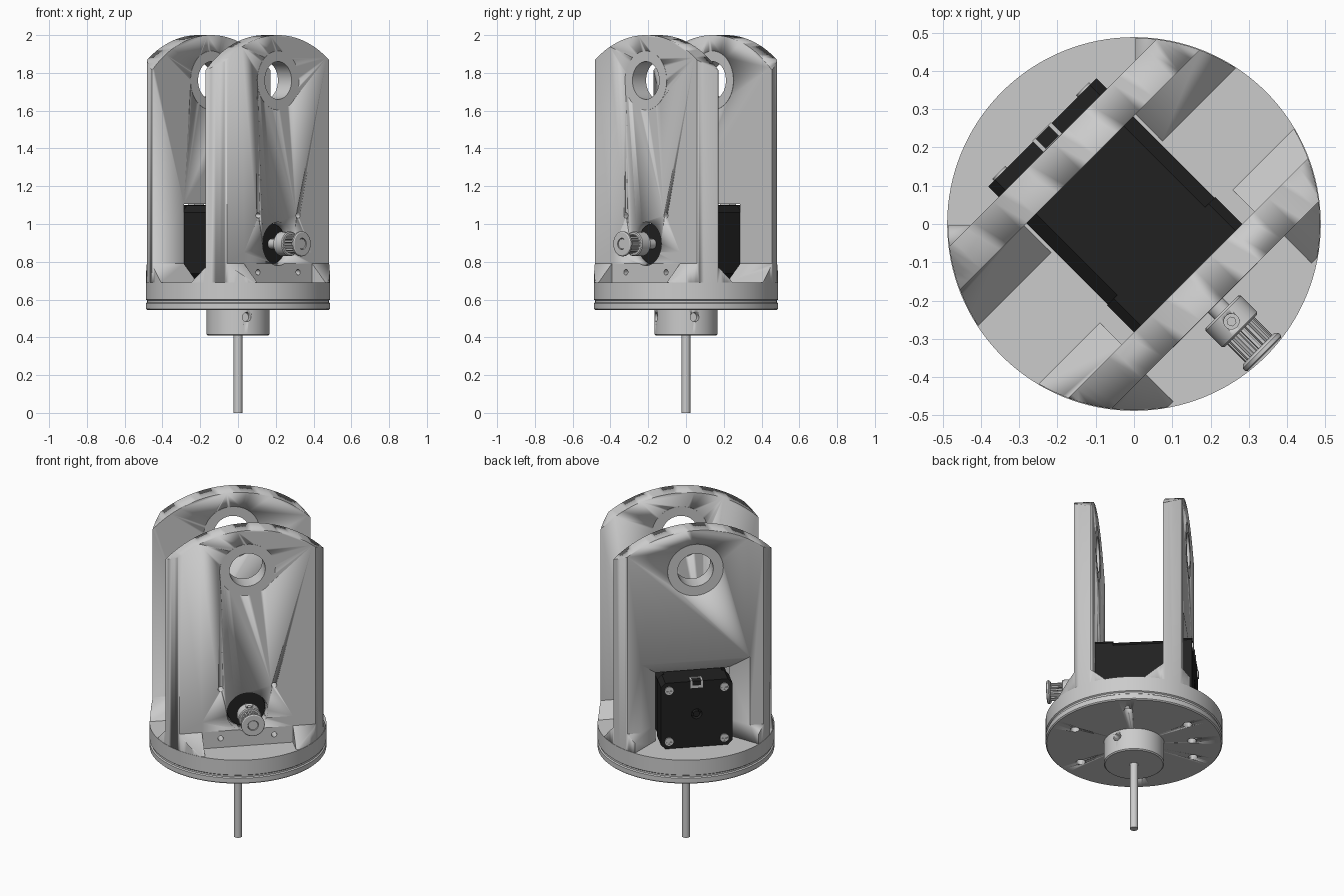
import bpy, bmesh, math
from mathutils import Matrix, Vector

if "Cube" in bpy.data.objects:
    bpy.data.objects.remove(bpy.data.objects["Cube"])

# Everything is built with the fork plates along X, then turned 45 degrees.
black = bpy.data.materials.new("black")
black.diffuse_color = (0.015, 0.015, 0.015, 1)
black.use_nodes = True
black.node_tree.nodes["Principled BSDF"].inputs["Base Color"].default_value = black.diffuse_color


def make(name, bm, mat=None, smooth=True):
    bmesh.ops.remove_doubles(bm, verts=bm.verts, dist=1e-5)
    bmesh.ops.recalc_face_normals(bm, faces=bm.faces)
    me = bpy.data.meshes.new(name)
    bm.to_mesh(me)
    bm.free()
    ob = bpy.data.objects.new(name, me)
    bpy.context.collection.objects.link(ob)
    if mat:
        me.materials.append(mat)
    if smooth:
        bpy.context.view_layer.objects.active = ob
        bpy.ops.object.select_all(action='DESELECT')
        ob.select_set(True)
        bpy.ops.object.shade_smooth_by_angle(angle=math.radians(30))
    return ob


def loft(name, a, b, mat=None, smooth=True):
    """Solid between two matching loops of 3D points."""
    bm = bmesh.new()
    va, vb = [bm.verts.new(p) for p in a], [bm.verts.new(p) for p in b]
    bm.faces.new(va)
    bm.faces.new(vb)
    n = len(va)
    for i in range(n):
        j = (i + 1) % n
        bm.faces.new((va[i], va[j], vb[j], vb[i]))
    return make(name, bm, mat, smooth)


def along_y(name, pts, y0, y1, mat=None, smooth=True):
    return loft(name, [(x, y0, z) for x, z in pts], [(x, y1, z) for x, z in pts], mat, smooth)


def box(name, x0, x1, y0, y1, z0, z1, mat=None):
    return along_y(name, [(x0, z0), (x1, z0), (x1, z1), (x0, z1)], y0, y1, mat, False)


def lathe(name, pts, axis=(0, 0, 1), at=(0, 0, 0), mat=None, n=64):
    """Closed (radius, height) profile turned around an axis."""
    m = Matrix.Translation(at) @ Vector((0, 0, 1)).rotation_difference(Vector(axis)).to_matrix().to_4x4()
    bm = bmesh.new()
    rings = []
    for r, h in pts:
        if r == 0:
            rings.append([bm.verts.new(m @ Vector((0, 0, h)))] * n)
        else:
            rings.append([bm.verts.new(m @ Vector((r * math.cos(2 * math.pi * i / n),
                         r * math.sin(2 * math.pi * i / n), h))) for i in range(n)])
    for k, A in enumerate(rings):
        B = rings[(k + 1) % len(rings)]
        for i in range(n):
            j = (i + 1) % n
            vs = list(dict.fromkeys((A[i], A[j], B[j], B[i])))
            if len(vs) > 2:
                bm.faces.new(vs)
    return make(name, bm, mat)


def cyl(name, r, h0, h1, axis=(0, 0, 1), at=(0, 0, 0), mat=None, n=48):
    return lathe(name, [(0, h0), (r, h0), (r, h1), (0, h1)], axis, at, mat, n)


def cut(ob, cutters, op='DIFFERENCE'):
    for c in cutters:
        md = ob.modifiers.new("cut", 'BOOLEAN')
        md.operation, md.solver, md.object = op, 'EXACT', c
        bpy.context.view_layer.objects.active = ob
        bpy.ops.object.modifier_apply(modifier=md.name)
        bpy.data.objects.remove(c)


FRONT = (0, -1, 0)
AX = 0.895          # motor axis height
EYE = 1.76          # bearing height

# Turntable disk with edge groove and screw holes underneath
disk = lathe("base_disk", [(0, .545), (.482, .545), (.488, .551), (.488, .58), (.481, .585), (.481, .595),
                           (.488, .60), (.488, .69), (0, .69)], n=128)
spots = [(.36 * math.cos(math.radians(a)), .36 * math.sin(math.radians(a))) for a in range(0, 360, 60)]
cut(disk, [cyl("c", .025, .5, .6, at=(x, y, 0), n=24) for x, y in spots + [(0, .32)]])

# Fork plates: section extruded along X, trimmed to arched outline and disk circle
sections = {
    "front_plate": [(-.4, .66), (-.4, .69), (-.3, .79), (-.3, 2.1), (-.2, 2.1), (-.2, .77), (-.12, .69), (-.12, .66)],
    "back_plate": [(.4, .66), (.4, .69), (.3, .79), (.3, 2.1), (.2, 2.1), (.2, .79), (.1, .69), (.1, .66)],
}
plates = {}
for name, sec in sections.items():
    p = loft(name, [(-.6, y, z) for y, z in sec], [(.6, y, z) for y, z in sec])
    arch = [(.62 * math.sin(t), 1.38 + .62 * math.cos(t)) for t in [-.9 + 1.8 * i / 40 for i in range(41)]]
    cut(p, [along_y("c", arch + [(arch[-1][0], .5), (arch[0][0], .5)], -1, 1),
            cyl("c", .486, .4, 2.3, n=128)], 'INTERSECT')
    cut(p, [cyl("c", .155, -1, 1, FRONT, (0, 0, EYE), n=64)])
    plates[name] = p
    # Flush bearing ring in the eye
    y = -.25 if name == "front_plate" else .25
    lathe(name.replace("plate", "bearing"), [(.1, -.051), (.156, -.051), (.156, .051), (.1, .051)],
          FRONT, (0, y, EYE))

# Front plate: reliefs in the foot chamfers, motor boss hole, screw holes
cut(plates["front_plate"], [
    box("c", -.255, .255, -.6, -.3, .5, .85),
    box("c", -.245, .245, -.2, 0, .5, .85),
    cyl("c", .115, 0, .6, FRONT, (0, 0, AX))]
    + [cyl("c", .015, 0, .6, FRONT, (sx * .15, 0, AX + sz * .15), n=20) for sx in (-1, 1) for sz in (-1, 1)])


# Back plate: flared motor window open to the floor
def window(w, y):
    return [(-w, y, .5), (w, y, .5), (w, y, .9 + w), (-w, y, .9 + w)]


cut(plates["back_plate"], [box("c", -.205, .205, 0, .22, .5, 1.105),
                           loft("c", window(.205, .2), window(.505, .5))])


# Motor: two end caps and a slightly smaller middle stack
def octagon(h, c):
    q = [(h, h - c), (h - c, h), (c - h, h), (-h, h - c), (-h, c - h), (c - h, -h), (h - c, -h), (h, c - h)]
    return [(x, z + .9) for x, z in q]


along_y("motor_front_cap", octagon(.2, .025), -.2, -.1, black, False)
along_y("motor_stack", octagon(.197, .035), -.1, .22, black, False)
rear = along_y("motor_rear_cap", octagon(.2, .025), .22, .338, black, False)
cut(rear, [cyl("c", .03, .3, .5, (0, 1, 0), (0, 0, .9), n=32)])
cyl("motor_boss", .107, .19, .25, FRONT, (0, 0, AX), black)
cyl("motor_rear_shaft", .018, .29, .336, (0, 1, 0), (0, 0, .9), black, 24)
for sx in (-1, 1):
    for sz in (-1, 1):
        s = cyl("motor_screw", .024, .33, .345, (0, 1, 0), (sx * .155, 0, .9 + sz * .155), n=24)
        x, z = sx * .155, .9 + sz * .155
        cut(s, [box("c", x - .016, x + .016, .34, .4, z - .004, z + .004),
                box("c", x - .004, x + .004, .34, .4, z - .016, z + .016)])

# Cable socket on top of the rear cap
socket = box("cable_socket", -.035, .035, .29, .341, 1.06, 1.106)
cut(socket, [box("c", -.024, .024, .302, .4, 1.075, 1.2)])
box("cable_socket_core", -.024, .024, .302, .33, 1.07, 1.09, black)

# Drive pulley: shaft, hub with set screw, toothed barrel, end flange
cyl("motor_shaft", .027, .24, .478, FRONT, (0, 0, AX), n=32)
hub = lathe("pulley_hub", [(0, .325), (.06, .325), (.065, .33), (.065, .39), (.06, .395), (0, .395)],
            FRONT, (0, 0, AX))
cut(hub, [cyl("c", .02, .03, .1, (0, 0, 1), (0, -.36, AX), n=24)])
cyl("pulley_set_screw", .013, .03, .06, (0, 0, 1), (0, -.36, AX), n=6)
teeth = []
for i in range(18):
    for k, r in ((0, .05), (.5, .05), (.6, .041), (.9, .041)):
        a = 2 * math.pi * (i + k) / 18
        teeth.append((r * math.cos(a), AX + r * math.sin(a)))
along_y("pulley_teeth", teeth, -.39, -.465, smooth=False)
lathe("pulley_flange", [(.03, .46), (.058, .46), (.066, .468), (.066, .478), (.06, .482), (.03, .482)],
      FRONT, (0, 0, AX))

# Lower coupling with two set-screw holes, and the drive shaft
coupling = lathe("shaft_coupling", [(0, .41), (.16, .41), (.167, .416), (.167, .55), (0, .55)])
cut(coupling, [cyl("c", .024, .12, .3, (math.cos(math.radians(a)), math.sin(math.radians(a)), 0), (0, 0, .507), n=24)
               for a in (-119, -29)])
cyl("drive_shaft", .023, 0, .5, n=32)

# Turn the whole assembly 45 degrees
for ob in bpy.context.collection.objects:
    ob.data.transform(Matrix.Rotation(math.radians(45), 4, 'Z'))
